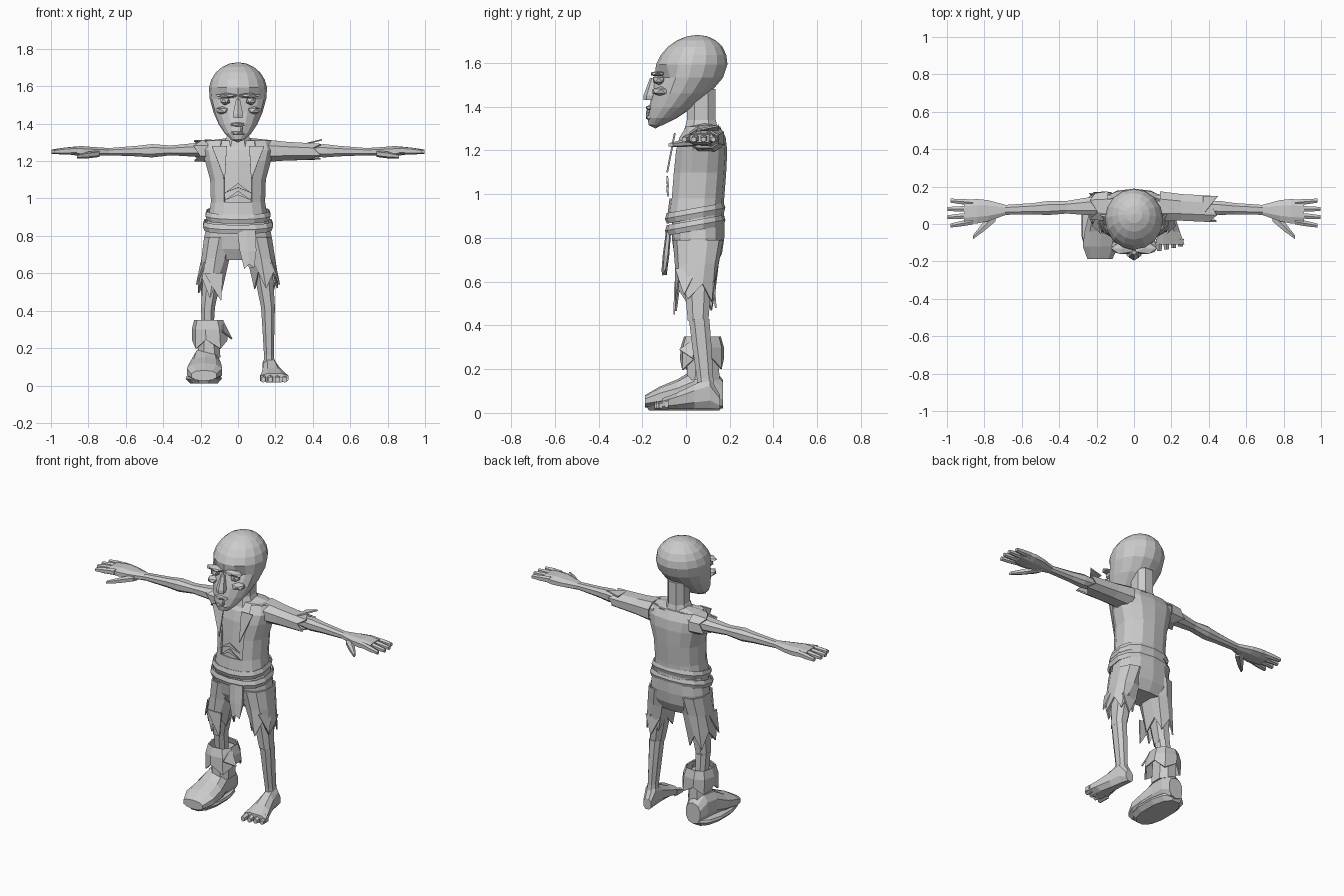
import bpy, bmesh, math, random
from mathutils import Vector

random.seed(4)
cube = bpy.data.objects.get("Cube")
if cube:
    bpy.data.objects.remove(cube, do_unlink=True)

GREY = (0.6, 0.6, 0.6, 1)
mat = bpy.data.materials.new("plain grey")
mat.use_nodes = True
mat.diffuse_color = GREY
mat.node_tree.nodes["Principled BSDF"].inputs["Base Color"].default_value = GREY


def finish(name, bm, thick=0, mirror=False):
    """Turn a bmesh into an object, optionally thickened cloth or mirrored."""
    bmesh.ops.recalc_face_normals(bm, faces=bm.faces)
    mesh = bpy.data.meshes.new(name)
    bm.to_mesh(mesh)
    bm.free()
    mesh.materials.append(mat)
    obj = bpy.data.objects.new(name, mesh)
    bpy.context.collection.objects.link(obj)
    if thick:
        modifier = obj.modifiers.new("cloth thickness", 'SOLIDIFY')
        modifier.thickness = thick
    if mirror:
        obj.modifiers.new("other side", 'MIRROR')
    return obj


def loft(name, axis, rows, at, to=None, sides=8, power=2.4, jag=0, tilt=0,
         cloth=False, sit=False, mirror=False, edit=None):
    """Skin rings of (position, half width, half depth) whose centre runs from
    'at' to 'to'. 'sit' rests rings on the centre line, 'jag' tears the last."""
    bm = bmesh.new()
    start, end = Vector(at), Vector(to or at)
    first, last = rows[0][0], rows[-1][0]
    rings = []
    for position, wide, deep in rows:
        centre = start.lerp(end, (position - first) / (last - first))
        ring = []
        for i in range(sides):
            angle = math.tau * (i + 0.5) / sides
            c, s = math.cos(angle), math.sin(angle)
            a = centre.x + wide * math.copysign(abs(c) ** (2 / power), c)
            b = centre.y + deep * math.copysign(abs(s) ** (2 / power), s)
            b += deep if sit else 0
            along = position + tilt * b
            if position == last:
                along += jag * random.uniform(0.4, 1) * (-1) ** i
            place = {'x': (along, a, b), 'y': (a, along, b), 'z': (a, b, along)}
            ring.append(bm.verts.new(place[axis]))
        rings.append(ring)
    for low, high in zip(rings, rings[1:]):
        for i in range(sides):
            j = (i + 1) % sides
            bm.faces.new((low[i], low[j], high[j], high[i]))
    if not cloth:
        bm.faces.new(rings[0])
        bm.faces.new(rings[-1])
    if edit:
        bm.normal_update()
        edit(bm)
    return finish(name, bm, 0.008 if cloth else 0, mirror)


def ball(name, centre, size, mirror=False):
    """Small faceted ellipsoid."""
    bm = bmesh.new()
    bmesh.ops.create_icosphere(bm, subdivisions=1, radius=1)
    for v in bm.verts:
        v.co = v.co * Vector(size) + Vector(centre)
    return finish(name, bm, mirror=mirror)


def tatter(name, root, tip, across, mirror=False):
    """Torn triangular scrap of cloth hanging from root to tip."""
    root, tip, across = Vector(root), Vector(tip), Vector(across)
    bm = bmesh.new()
    bm.faces.new([bm.verts.new(p) for p in (root - across, root + across, tip)])
    return finish(name, bm, 0.008, mirror)


# Head: a round skull whose lower half is drawn forward into a narrow jaw
EYE = Vector((0.07, -0.125, 1.523))
bm = bmesh.new()
bmesh.ops.create_uvsphere(bm, u_segments=16, v_segments=11, radius=1)
for v in bm.verts:
    x, y, z = v.co
    low, high = max(-z, 0), max(z, 0)
    v.co.x = x * 0.157 * (1 - 0.2 * low)
    v.co.y = y * 0.165 * (1 - 0.3 * low) + 0.022 + 0.03 * high - 0.17 * low ** 1.5
    v.co.z = 1.57 + 0.158 * high - 0.265 * low
    # Sunken sockets
    if v.co.y < 0 and (Vector((abs(v.co.x), v.co.y, v.co.z)) - EYE).length < 0.05:
        v.co.y += 0.025
finish("head", bm)
loft("neck", 'z', [(1.27, .09, .09), (1.34, .06, .07), (1.48, .06, .07)], at=(0, .07))
ball("eye", EYE, (.03, .03, .025), mirror=True)
ball("brow", (.06, -.13, 1.55), (.07, .035, .014), mirror=True)
ball("cheekbone", (.085, -.115, 1.47), (.04, .045, .022), mirror=True)
loft("nose", 'z', [(1.43, .026, .03), (1.45, .03, .034), (1.53, .012, .02)],
     at=(0, -.165), to=(0, -.145), sides=6)
for label, height in (("upper_lip", 1.395), ("lower_lip", 1.35)):
    ball(label, (0, -.155, height), (.05, .033, .014))
ball("tooth", (.02, -.175, 1.37), (.009, .009, .02))
ball("chin", (0, -.14, 1.325), (.045, .03, .025))

# Torso, with an open shirt one layer outside it
TORSO = [(.88, .165, .13), (.98, .148, .125), (1.1, .152, .125),
         (1.2, .18, .122), (1.26, .195, .11), (1.31, .18, .08)]
MIDDLE, CHEST = (0, .042), (0, .075)


def open_front(bm):
    gap = [f for f in bm.faces if f.normal.y < -0.3
           and abs(f.calc_center_median().x) < 0.09 and f.calc_center_median().z > 0.94]
    bmesh.ops.delete(bm, geom=gap, context='FACES')


loft("torso", 'z', [(z, w - .012, d - .012) for z, w, d in TORSO],
     at=MIDDLE, to=CHEST, sides=14)
loft("shirt", 'z', TORSO, at=MIDDLE, to=CHEST, sides=14, cloth=True, edit=open_front)
ball("shoulders", (0, .085, 1.29), (.24, .085, .04))
tatter("collar_scrap", (.1, -.055, 1.28), (.07, -.09, 1.1), (.04, 0, 0), mirror=True)
for i in range(2):
    rib = 1.03 + .04 * i
    tatter(f"rib_{i}", (0, -.09, rib), (.07, -.085, rib - .04), (0, 0, .012), mirror=True)

# Thin arms with knobbly elbows, flat hands, fingers and thumbs
loft("arm", 'x', [(.12, .06, .05), (.25, .05, .037), (.36, .036, .028), (.46, .04, .038),
                  (.54, .032, .03), (.7, .028, .02)],
     at=(.1, 1.262), to=(.075, 1.25), mirror=True)
loft("palm", 'x', [(.69, .03, .021), (.78, .06, .025), (.84, .07, .029), (.91, .066, .02)],
     at=(.075, 1.25), to=(.065, 1.255), mirror=True)
for i in range(4):
    spread = .115 - .034 * i
    reach = .98 + .02 * math.sin(math.pi * i / 3)
    loft(f"finger_{i}", 'x', [(.86, .017, .02), (.93, .016, .018), (reach, .012, .012)],
         at=(spread, 1.257), to=(spread * 1.3 - .025, 1.25), sides=6, mirror=True)
loft("thumb", 'x', [(.74, .04, .018), (.8, .03, .018), (.86, .012, .01)],
     at=(.05, 1.24), to=(-.07, 1.225), sides=6, mirror=True)

# Sleeves: long and ragged on the left, a short stump on the right
loft("left_sleeve", 'x', [(.14, .085, .065), (.25, .076, .054), (.42, .074, .045)],
     at=(.095, 1.255), to=(.08, 1.25), jag=.035, cloth=True)
loft("right_sleeve", 'x', [(-.14, .085, .065), (-.22, .075, .06)],
     at=(.095, 1.255), jag=.03, cloth=True)
tatter("sleeve_tatter", (.37, .1, 1.29), (.45, .15, 1.31), (0, .05, 0))

# Shirt hem and belt, sloping down to the front
for label, height, wide in (("shirt_hem", .905, .178), ("belt", .85, .192)):
    loft(label, 'z', [(height + lift, wide - abs(lift) / 3, .138 - abs(lift) / 3)
                      for lift in (-.024, 0, .024)],
         at=MIDDLE, sides=14, tilt=.18, cloth=True)

# Ragged trousers
loft("trouser_seat", 'z', [(.9, .165, .12), (.8, .183, .12), (.73, .18, .11), (.67, .14, .08)],
     at=(0, .055), sides=14)
for label, side, hem in (("left", 1, .56), ("right", -1, .52)):
    loft(f"{label}_trouser_leg", 'z', [(.79, .085, .115), (.68, .078, .1), (hem, .066, .092)],
         at=(side * .1, .055), to=(side * .15, .042), sides=10, jag=.055, cloth=True)
loft("front_flap", 'z', [(.83, .055, .012), (.72, .05, .015), (.64, .03, .012)],
     at=(.045, -.08), to=(.06, -.1), sides=6, jag=.02)
tatter("hip_tatter", (.19, 0, .66), (.225, -.01, .54), (.01, .05, 0), mirror=True)
tatter("leg_tatter", (-.13, -.045, .6), (-.09, -.05, .45), (.05, 0, 0))
tatter("back_tatter", (.14, .13, .6), (.15, .14, .48), (.05, 0, 0))

# Thin bare legs
loft("thigh", 'z', [(.72, .06, .075), (.55, .05, .063), (.42, .04, .05)],
     at=(.12, .055), to=(.16, .055), mirror=True)
loft("shin", 'z', [(.43, .04, .05), (.3, .034, .047), (.16, .028, .04), (.08, .035, .045)],
     at=(.16, .06), to=(.167, .095), mirror=True)

# Left bare foot with toes
loft("left_foot", 'y', [(.155, .028, .035), (.11, .038, .075), (.04, .045, .06),
                        (-.04, .063, .04), (-.11, .08, .026)],
     at=(.162, .015), to=(.195, .015), sit=True)
for i in range(4):
    across = .135 + .038 * i
    loft(f"toe_{i}", 'y', [(-.08, .02, .026), (-.145 + .008 * i, .014, .016)],
         at=(across, .015), sides=6, sit=True)

# Right boot: chunky shoe, flat sole, shaft and ragged folded cuff
loft("boot_shoe", 'y', [(.17, .05, .065), (.12, .068, .095), (.04, .075, .09),
                        (-.04, .092, .065), (-.12, .098, .048), (-.187, .07, .028)],
     at=(-.168, .02), to=(-.182, .025), sides=10, sit=True)
loft("boot_sole", 'z', [(.01, .075, .165), (.035, .1, .182), (.05, .095, .178)],
     at=(-.183, -.008), sides=12)
loft("boot_shaft", 'z', [(.15, .065, .08), (.32, .055, .075)], at=(-.155, .078))
loft("boot_cuff", 'z', [(.35, .08, .085), (.3, .095, .1), (.225, .098, .102)],
     at=(-.155, .075), to=(-.148, .073), sides=9, jag=.03, cloth=True)
tatter("cuff_flap", (-.08, .01, .32), (-.03, .03, .25), (0, .04, .03))
